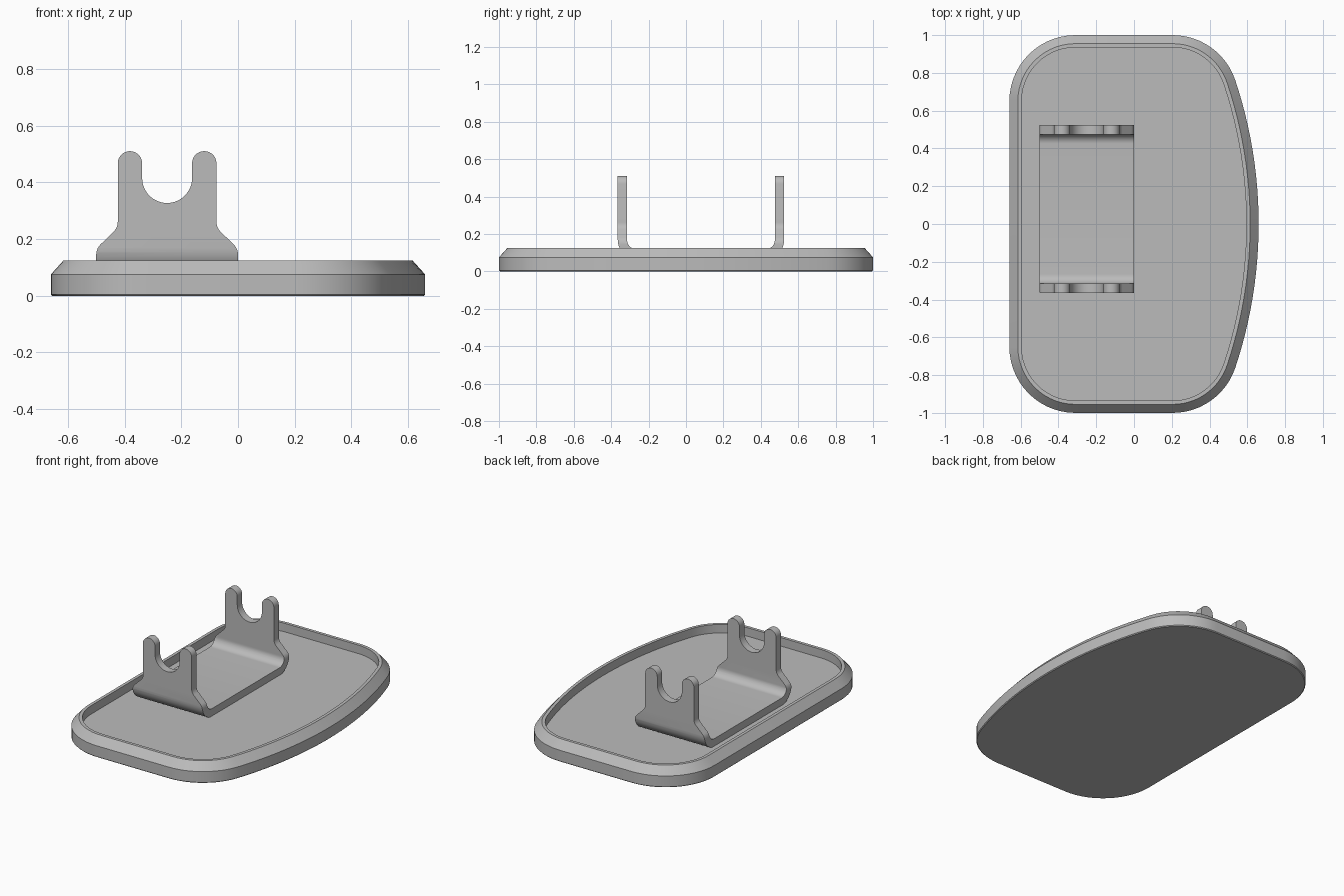
import bpy, bmesh
from math import sin, cos, atan2, radians, degrees, sqrt
from mathutils import Vector

cube = bpy.data.objects.get("Cube")
if cube:
    bpy.data.objects.remove(cube, do_unlink=True)

grey = bpy.data.materials.new("plain grey")
grey.use_nodes = True
grey.diffuse_color = (0.5, 0.5, 0.5, 1)
grey.node_tree.nodes["Principled BSDF"].inputs["Base Color"].default_value = grey.diffuse_color


def arc(cx, cy, r, start, end, steps=10):
    """Points on an arc, angles in degrees."""
    angles = [radians(start + (end - start) * i / steps) for i in range(steps + 1)]
    return [(cx + r * cos(a), cy + r * sin(a)) for a in angles]


def loft(name, rings):
    """Closed solid through rings of equal point count."""
    bm = bmesh.new()
    loops = [[bm.verts.new(p) for p in ring] for ring in rings]
    n = len(loops[0])
    for a, b in zip(loops, loops[1:]):
        for i in range(n):
            j = (i + 1) % n
            bm.faces.new((a[i], a[j], b[j], b[i]))
    bm.faces.new(loops[0][::-1])
    bm.faces.new(loops[-1])
    bmesh.ops.recalc_face_normals(bm, faces=bm.faces)
    mesh = bpy.data.meshes.new(name)
    bm.to_mesh(mesh)
    bm.free()
    mesh.materials.append(grey)
    obj = bpy.data.objects.new(name, mesh)
    bpy.context.collection.objects.link(obj)
    return obj


def activate(obj):
    bpy.ops.object.select_all(action='DESELECT')
    obj.select_set(True)
    bpy.context.view_layer.objects.active = obj


# Tray outline: straight left side, round corners, gently bowed right side
CORNER, BOW, RIGHT = 0.35, 2.4, 0.66
bow_x, corner_y = RIGHT - BOW, 1 - CORNER
corner_x = bow_x + sqrt((BOW - CORNER) ** 2 - corner_y ** 2)
tilt = degrees(atan2(corner_y, corner_x - bow_x))


def outline(inset, z):
    r = CORNER - inset
    left_x = CORNER - RIGHT
    pts = arc(bow_x, 0, BOW - inset, -tilt, tilt, 24)
    pts += arc(corner_x, corner_y, r, tilt, 90, 12)[1:]
    pts += arc(left_x, corner_y, r, 90, 180, 14)
    pts += arc(left_x, -corner_y, r, 180, 270, 14)
    pts += arc(corner_x, -corner_y, r, -90, -tilt, 12)[:-1]
    return [(x, y, z) for x, y in pts]


# Tray with bottom edge break, chamfered rim and recessed floor
tray_steps = [(0.005, 0), (0, 0.005), (0, 0.075), (0.045, 0.125), (0.065, 0.125), (0.065, 0.07)]
tray = loft("tray", [outline(inset, z) for inset, z in tray_steps])

# Bent strip: flat plate with two upright ends
front_y, back_y, bend_z, top = -0.265, 0.425, 0.168, 0.6
strip = [(back_y + 0.1, top)] + arc(back_y, bend_z, 0.1, 0, -90)
strip += arc(front_y, bend_z, 0.1, -90, -180) + [(front_y - 0.1, top)]
strip += [(front_y - 0.05, top)] + arc(front_y, bend_z, 0.05, -180, -90)
strip += arc(back_y, bend_z, 0.05, -90, 0) + [(back_y + 0.05, top)]
bracket = loft("cradle_bracket", [[(x, y, z) for y, z in strip] for x in (-0.5, 0)])

# Forked silhouette that trims the uprights
half = [(0.26, 0), (0.26, 0.145)] + arc(0.2, 0.145, 0.05, 0, 45, 6)
half += arc(0.224, 0.261, 0.05, 225, 180, 6)
half += arc(0.131, 0.467, 0.043, 0, 180, 14)
half += arc(0, 0.415, 0.088, 0, -90, 12)
fork = half + [(-u, z) for u, z in half[-2::-1]]
cutter = loft("fork_cutter", [[(u - 0.25, y, z) for u, z in fork] for y in (-0.6, 0.7)])
cutter.hide_render = True

trim = bracket.modifiers.new("fork trim", 'BOOLEAN')
trim.operation = 'INTERSECT'
trim.solver = 'EXACT'
trim.object = cutter
activate(bracket)
bpy.ops.object.modifier_apply(modifier=trim.name)
bpy.data.objects.remove(cutter, do_unlink=True)

# Smooth curves, crisp edges
for obj in (tray, bracket):
    activate(obj)
    bpy.ops.object.shade_smooth_by_angle(angle=radians(30))
